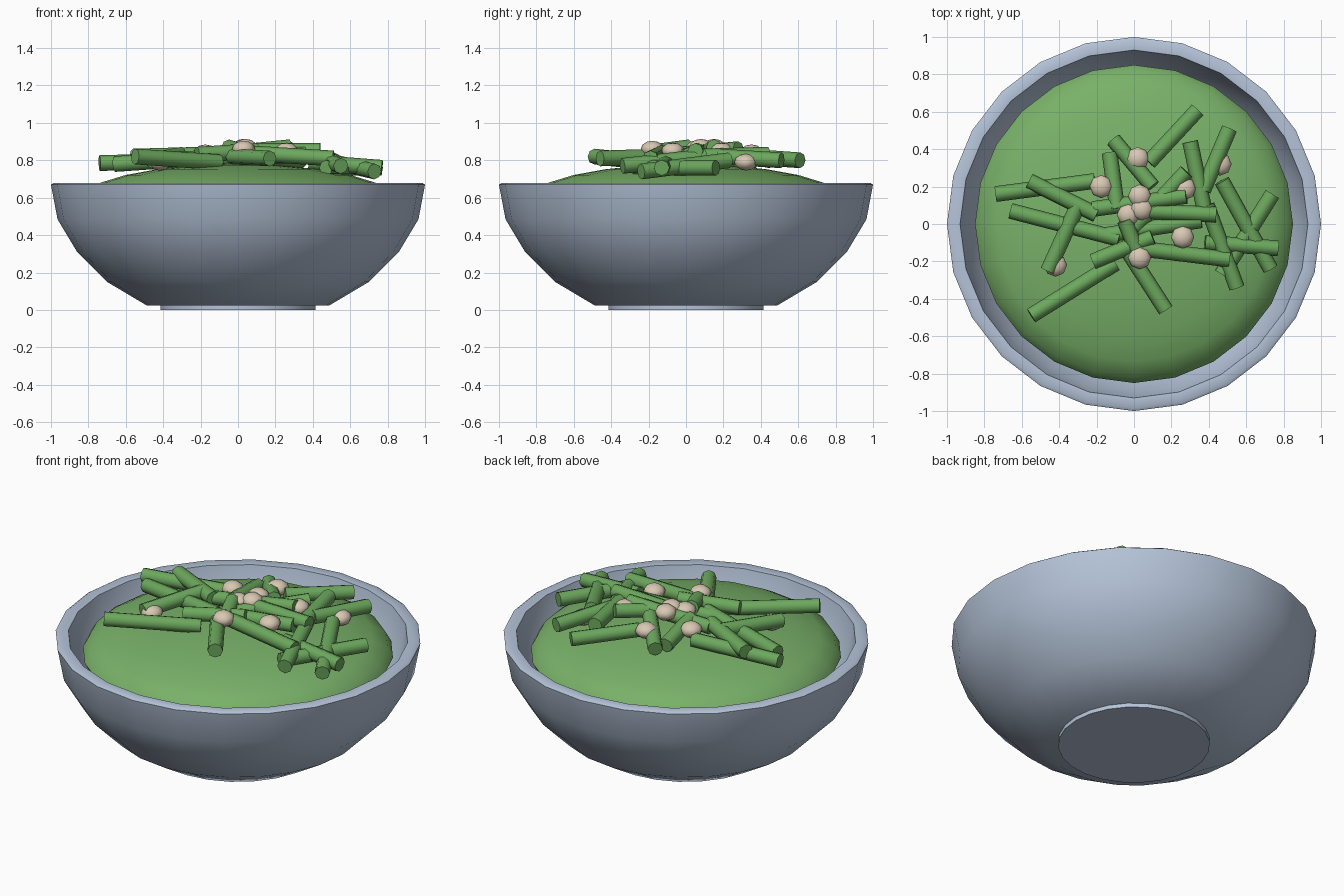
import bpy, bmesh, math
from mathutils import Vector


def colour(name, rgb):
    m = bpy.data.materials.new(name)
    m.diffuse_color = (*rgb, 1)
    return m


GLAZE = colour("pale blue glaze", (0.46, 0.55, 0.69))
MOUND = colour("leaf green", (0.19, 0.44, 0.14))
BEAN = colour("bean green", (0.15, 0.39, 0.11))
CREAM = colour("garlic cream", (0.69, 0.58, 0.45))


def finish(ob, name, mat, angle=50):
    ob.name = name
    ob.data.materials.append(mat)
    bpy.ops.object.select_all(action='DESELECT')
    ob.select_set(True)
    bpy.context.view_layer.objects.active = ob
    bpy.ops.object.shade_smooth_by_angle(angle=math.radians(angle))


def lathe(name, profile, mat, n=24):
    """Spin a (radius, height) profile round z; zero radius closes to a pole."""
    bm = bmesh.new()
    rings = []
    for r, z in profile:
        count = n if r > 0 else 1
        rings.append([bm.verts.new((r * math.cos(i * math.tau / n),
                                    r * math.sin(i * math.tau / n), z)) for i in range(count)])
    for a, b in zip(rings, rings[1:]):
        for i in range(n):
            j = (i + 1) % n
            quad = [a[i % len(a)], a[j % len(a)], b[j % len(b)], b[i % len(b)]]
            bm.faces.new(list(dict.fromkeys(quad)))
    bmesh.ops.recalc_face_normals(bm, faces=bm.faces)
    me = bpy.data.meshes.new(name)
    bm.to_mesh(me)
    bm.free()
    ob = bpy.data.objects.new(name, me)
    bpy.context.collection.objects.link(ob)
    finish(ob, name, mat)


def bean(p, q, radius=0.042):
    p, q = Vector(p), Vector(q)
    d = q - p
    bpy.ops.mesh.primitive_cylinder_add(vertices=8, radius=radius, depth=d.length,
                                        location=(p + q) / 2,
                                        rotation=d.to_track_quat('Z', 'Y').to_euler())
    finish(bpy.context.object, "green_bean", BEAN)


# Bowl: outer wall, rim, inner wall
lathe("bowl", [(0, 0.02), (0.49, 0.025), (0.70, 0.15), (0.86, 0.31), (0.965, 0.485),
               (1.0, 0.67), (0.985, 0.68), (0.93, 0.675), (0.895, 0.51), (0.80, 0.35),
               (0.66, 0.21), (0.47, 0.10), (0, 0.09)], GLAZE)

# Foot disc under the bowl
lathe("foot", [(0, 0), (0.415, 0), (0.415, 0.025), (0, 0.025)], GLAZE)

# Domed filling: flattened sphere
lathe("filling", [(0.85 * math.sin(t), 0.58 + 0.2 * math.cos(t))
                  if 0 < k < 12 else (0, 0.58 + 0.2 * math.cos(t))
                  for k in range(13) for t in [k * math.pi / 12]], MOUND)

# Beans: start and end points of each stick
for p, q in [
    ((-0.74, 0.16, 0.785), (-0.21, 0.23, 0.80)),
    ((-0.56, 0.23, 0.82), (-0.20, 0.05, 0.83)),
    ((-0.66, 0.07, 0.78), (-0.08, -0.08, 0.82)),
    ((-0.46, -0.25, 0.80), (-0.30, 0.10, 0.83)),
    ((-0.55, -0.49, 0.82), (-0.10, -0.21, 0.79)),
    ((0.17, -0.46, 0.81), (-0.03, -0.15, 0.82)),
    ((-0.22, -0.20, 0.83), (0.10, -0.07, 0.85)),
    ((0.02, -0.13, 0.84), (0.51, -0.19, 0.81)),
    ((0.55, -0.34, 0.77), (0.39, 0.10, 0.82)),
    ((0.47, -0.27, 0.76), (0.74, 0.16, 0.76)),
    ((0.47, 0.23, 0.80), (0.73, -0.24, 0.74)),
    ((0.77, -0.13, 0.76), (0.38, -0.10, 0.79)),
    ((0.34, 0.61, 0.80), (0.08, 0.33, 0.82)),
    ((0.51, 0.51, 0.80), (0.37, 0.18, 0.82)),
    ((0.30, 0.44, 0.83), (0.38, 0.06, 0.82)),
    ((0.44, 0.05, 0.85), (0.04, 0.07, 0.85)),
    ((-0.11, 0.45, 0.80), (0.10, 0.20, 0.85)),
    ((-0.13, 0.38, 0.80), (-0.09, 0.08, 0.84)),
    ((-0.22, 0.08, 0.82), (0.28, 0.15, 0.87)),
    ((0.00, -0.02, 0.83), (0.28, 0.28, 0.86)),
    ((-0.05, 0.02, 0.87), (0.01, -0.13, 0.85)),
    ((-0.16, -0.06, 0.81), (0.36, 0.02, 0.83)),
]:
    bean(p, q)

# Garlic pieces
for p in [(0.02, 0.35, 0.84), (-0.175, 0.20, 0.84), (0.27, 0.19, 0.85), (0.03, 0.15, 0.87),
          (0.04, 0.08, 0.87), (-0.03, 0.05, 0.86), (0.26, -0.07, 0.85), (0.03, -0.18, 0.86),
          (0.46, 0.32, 0.79), (-0.42, -0.22, 0.79)]:
    bpy.ops.mesh.primitive_uv_sphere_add(segments=8, ring_count=6, radius=0.062, location=p)
    bpy.context.object.scale = (1, 1, 0.72)
    finish(bpy.context.object, "garlic_piece", CREAM, 80)
